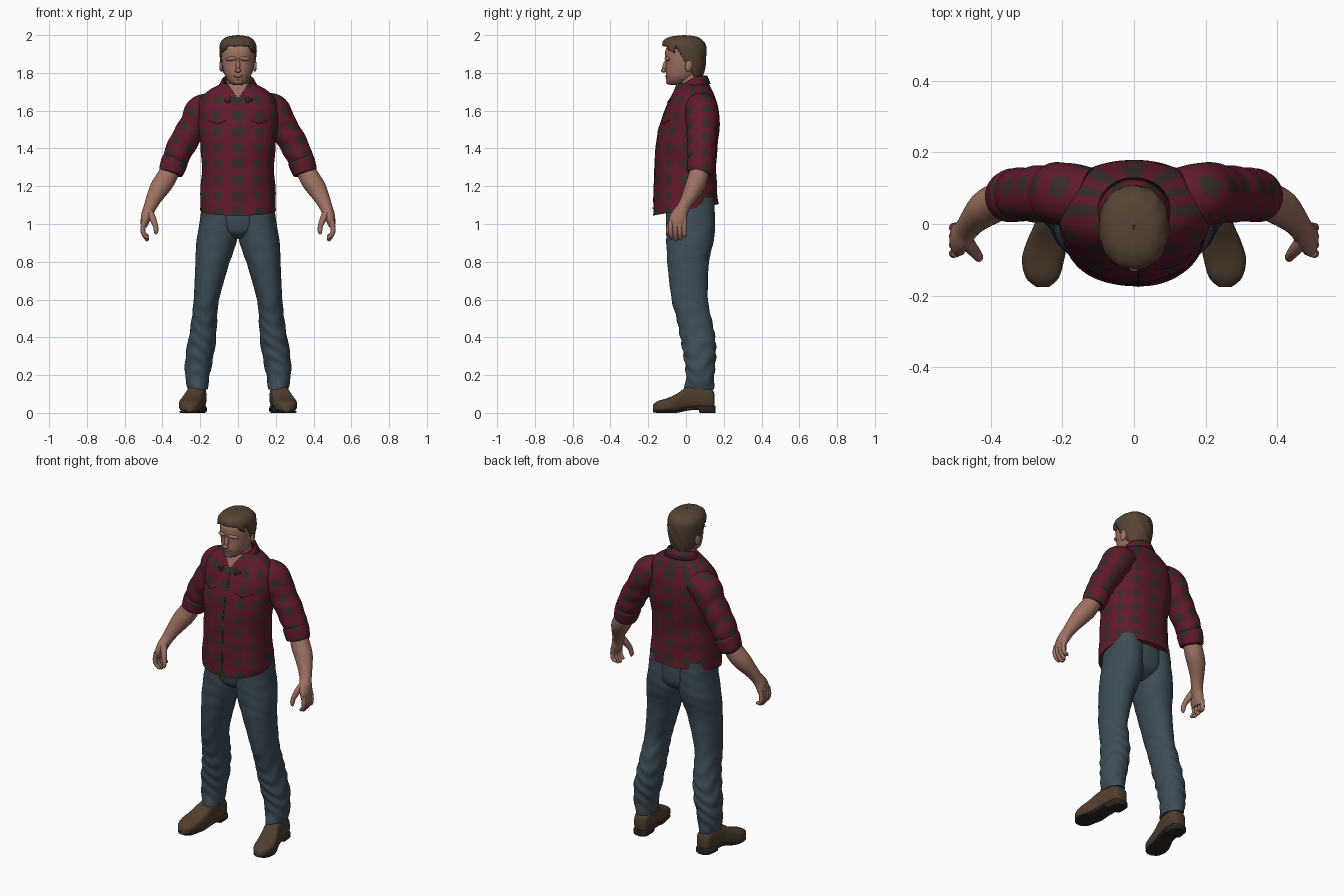
import bpy, bmesh
from math import sin, cos, pi, copysign
from mathutils import Vector

cube = bpy.data.objects.get("Cube")
if cube:
    bpy.data.objects.remove(cube)


def material(name, r, g, b):
    m = bpy.data.materials.new(name)
    m.use_nodes = True
    m.diffuse_color = (r, g, b, 1)
    m.node_tree.nodes["Principled BSDF"].inputs["Base Color"].default_value = (r, g, b, 1)
    return m


skin = material("skin", .34, .165, .12)
stubble = material("stubble", .27, .135, .1)
hair_brown = material("hair brown", .09, .056, .033)
red = material("shirt red", .118, .0105, .024)
check = material("check dark", .037, .025, .021)
denim = material("denim blue", .047, .073, .094)
leather = material("shoe leather", .08, .048, .027)
rubber = material("sole dark", .022, .019, .018)


def finish(ob, mats, angle=.9):
    for m in mats:
        ob.data.materials.append(m)
    bpy.ops.object.select_all(action='DESELECT')
    ob.select_set(True)
    bpy.context.view_layer.objects.active = ob
    bpy.ops.object.shade_smooth_by_angle(angle=angle)
    return ob


def smooth(rows, steps):
    """Pass a smooth curve through rows of numbers."""
    padded = [rows[0]] + rows + [rows[-1]]
    out = []
    for a, b, c, d in zip(padded, padded[1:], padded[2:], padded[3:]):
        for j in range(steps):
            t = j / steps
            out.append(tuple(.5 * (2*q + (r-p)*t + (2*p-5*q+4*r-s)*t*t + (3*q-p-3*r+s)*t**3)
                             for p, q, r, s in zip(a, b, c, d)))
    return out + [rows[-1]]


def loft(name, rings, mats, rule=None, closed=True, keep=None):
    """Skin a row of rings; rule(centre, column) picks the material."""
    bm = bmesh.new()
    grid = [[bm.verts.new(p) for p in ring] for ring in rings]
    n = len(grid[0])
    for low, high in zip(grid, grid[1:]):
        for i in range(n if closed else n - 1):
            k = (i + 1) % n
            f = bm.faces.new((low[i], low[k], high[k], high[i]))
            c = f.calc_center_median()
            if rule:
                f.material_index = rule(c, i)
            if keep and not keep(c):
                bm.faces.remove(f)
    if closed and not keep:
        bm.faces.new(grid[0])
        bm.faces.new(grid[-1])
    bmesh.ops.recalc_face_normals(bm, faces=bm.faces)
    mesh = bpy.data.meshes.new(name)
    bm.to_mesh(mesh)
    bm.free()
    ob = bpy.data.objects.new(name, mesh)
    bpy.context.collection.objects.link(ob)
    return finish(ob, mats)


def ring(c, u, v, n, power=2, fold=None):
    pts = []
    for i in range(n):
        a = 2 * pi * i / n
        x, y = (copysign(abs(w) ** (2 / power), w) for w in (cos(a), sin(a)))
        k = 1 + (fold(c, a) if fold else 0)
        pts.append(c + (u * x + v * y) * k)
    return pts


def stack(rows, n=48, steps=6, power=2.2, fold=None, side=1):
    """Level rings from rows of height, x range and y range."""
    return [ring(Vector(((x0 + x1) / 2 * side, (y0 + y1) / 2, z)),
                 Vector(((x1 - x0) / 2, 0, 0)), Vector((0, (y1 - y0) / 2, 0)), n, power, fold)
            for z, x0, x1, y0, y1 in smooth(rows, steps)]


def even(rows):
    return [(z, -w, w, y0, y1) for z, w, y0, y1 in rows]


def tube(rows, side=1, n=20, steps=6, fold=None):
    """Rings square to a path from rows of x, y, z, depth radius and width radius."""
    rows = smooth(rows, steps)
    pts = [Vector((r[0] * side, r[1], r[2])) for r in rows]
    rings = []
    for i, (p, r) in enumerate(zip(pts, rows)):
        t = (pts[min(i + 1, len(pts) - 1)] - pts[max(i - 1, 0)]).normalized()
        u = (Vector((0, 1, 0)) - t * t.y).normalized()
        rings.append(ring(p, u * r[3], t.cross(u) * r[4], n, 2, fold))
    return rings


def ball(name, loc, size, mat, rot=(0, 0, 0)):
    bpy.ops.mesh.primitive_uv_sphere_add(segments=20, ring_count=12, location=loc, rotation=rot)
    ob = bpy.context.object
    ob.name, ob.scale = name, size
    finish(ob, [mat], 3)


PITCH = .085


def dot(i, along):
    """Rounded dark check in a repeating cell."""
    a = ((i + 8.5) % 16) / 16 - .5
    b = (along / PITCH) % 1 - .5
    return int(abs(a / .27) ** 2.5 + abs(b / .29) ** 2.5 < 1)


# Shirt body
body = [(1.075, .2, -.174, .174), (1.15, .2, -.17, .165), (1.3, .191, -.165, .16),
        (1.4, .198, -.16, .166), (1.5, .208, -.145, .177), (1.6, .212, -.112, .174),
        (1.66, .2, -.085, .158), (1.71, .15, -.062, .137), (1.745, .085, -.05, .12)]
shirt = stack(even(body), 192, 16, 2.25, lambda c, a: .008 * sin(c.z * 38 + 3 * sin(a * 2)))
for level in shirt:
    for p in level:
        p.z += .03 * p.y / .17 * max(0, 1 - (p.z - 1.07) / .3)


def shirt_rule(c, i):
    if c.y < 0 and c.z > 1.665 + 1.5 * abs(c.x):
        return 2
    yoke = c.y > 0 and c.z > 1.65
    return dot(i, PITCH / 2 if yoke else c.z)


loft("shirt_body", shirt, [red, check, skin], shirt_rule)


# Shirt seams
def seam(name, path, r=.002):
    rows = []
    for x, z in path:
        for a, b in zip(body, body[1:]):
            if a[0] <= z <= b[0]:
                t = (z - a[0]) / (b[0] - a[0])
                w, y0, y1 = (p + (q - p) * t for p, q in zip(a[1:], b[1:]))
        y = (y0 + y1) / 2 - (y1 - y0) / 2 * (1 - abs(x / w) ** 2.25) ** (1 / 2.25)
        rows.append((x, y - .001, z, r, r))
    loft(name, tube(rows, n=8, steps=3), [check])


seam("placket_seam", [(.012, 1.08 + .03 * i) for i in range(20)])
for s, word in ((1, "left"), (-1, "right")):
    seam(word + "_pocket_flap", [(s * (.06 + .01 * i), 1.55 - .004 * (5 - abs(i - 5))) for i in range(11)])

# Collar
collar = []
for i in range(49):
    a = -2.78 + 5.56 * i / 48
    f = (1 - cos(a)) / 2
    top = 1.787 - .085 * f * f
    collar.append([Vector((r * sin(a), .025 + 1.05 * r * cos(a), z)) for r, z in
                   ((.07, top - .05), (.075, top - .004), (.08, top), (.085, top - .004),
                    (.1 + .03 * f, top - .045 - .02 * f))])
ob = loft("collar", collar, [red, check], lambda c, i: int(abs(c.x * 10 % 1 - .5) < .2), closed=False)
mod = ob.modifiers.new("thickness", 'SOLIDIFY')
mod.thickness = .005

# Neck and head
loft("neck", stack(even([(1.62, .07, -.04, .09), (1.72, .062, -.035, .085), (1.82, .062, -.04, .085)])), [skin])
loft("head", stack(even([
    (1.737, .025, -.088, -.02), (1.75, .046, -.1, .01), (1.775, .064, -.106, .05),
    (1.81, .077, -.107, .08), (1.85, .085, -.106, .09), (1.89, .087, -.111, .095),
    (1.93, .086, -.105, .09), (1.965, .07, -.07, .07), (1.985, .03, -.03, .04)])),
    [skin, stubble], lambda c, i: int(c.z < 1.795 - .3 * c.y - .03))
ball("nose_bridge", (0, -.11, 1.838), (.012, .014, .032), skin, (-.28, 0, 0))
ball("nose_tip", (0, -.118, 1.813), (.017, .015, .012), skin)
ball("mouth", (0, -.104, 1.782), (.026, .006, .006), stubble)
ball("chin", (0, -.09, 1.754), (.026, .016, .016), stubble)
for s, word in ((1, "left"), (-1, "right")):
    ball(word + "_brow", (s * .035, -.1, 1.875), (.032, .013, .011), skin, (0, s * .1, s * .25))
    ball(word + "_ear", (s * .088, .015, 1.838), (.01, .02, .033), skin, (-.2, 0, s * .3))


# Hair shell, trimmed along the hairline
def hairline(c):
    if c.y < -.06:
        return c.z > 1.94 - 1.2 * max(0, abs(c.x) - .06)
    return c.z > max(1.78, 1.9 - 1.6 * (c.y + .03))


ob = loft("hair", stack(even([
    (1.77, .062, -.04, .085), (1.81, .083, -.1, .098), (1.86, .093, -.115, .106),
    (1.91, .098, -.122, .108), (1.95, .096, -.126, .104), (1.975, .082, -.115, .085),
    (1.992, .055, -.08, .058), (2, .004, -.015, -.005)]), 96, 8,
    fold=lambda c, a: .012 * sin(a * 11 + c.z * 60)), [hair_brown], keep=hairline)
mod = ob.modifiers.new("thickness", 'SOLIDIFY')
mod.thickness = .014

# Jeans seat, filling the gap between the legs
loft("jeans_seat", stack(even([
    (1.14, .12, -.106, .146), (1.05, .12, -.104, .15), (.99, .11, -.1, .146),
    (.95, .075, -.085, .12), (.92, .03, -.04, .07)]), power=3), [denim])


def leg_fold(c, a):
    low = max(0, min(1, (.66 - c.z) / .35))
    return (.006 + .035 * low) * sin(c.z * 75 + 3 * sin(a * 2 + 9 * c.z)) * min(1, c.z * 4)


def sleeve_fold(c, a):
    return .025 * sin(c.z * 70 + 2 * sin(a))


for s, word in ((1, "left_"), (-1, "right_")):
    # Jeans leg
    loft(word + "jeans_leg", stack([
        (1.14, 0, .19, -.106, .148), (1.03, 0, .2, -.106, .154), (.93, .003, .217, -.105, .15),
        (.85, .025, .224, -.102, .132), (.78, .05, .226, -.098, .12), (.6, .1, .235, -.076, .116),
        (.5, .11, .245, -.05, .135), (.4, .116, .26, -.03, .154), (.3, .13, .277, -.012, .158),
        (.2, .15, .28, 0, .15), (.125, .16, .266, -.01, .148)], 48, 12, 2.1, leg_fold, s), [denim])

    # Shoe upper and sole, each a row of upright rings from heel to toe
    def shoe(name, rows, mat, power):
        loft(word + name, [ring(Vector((x * s, y, (z0 + z1) / 2)), Vector((w, 0, 0)),
                                Vector((0, 0, (z1 - z0) / 2)), 32, power)
                           for y, x, w, z0, z1 in smooth(rows, 5)], [mat])

    shoe("shoe", [
        (.152, .212, .02, .03, .09), (.138, .212, .042, .02, .125), (.08, .216, .048, .02, .15),
        (.01, .226, .049, .02, .14), (-.05, .243, .057, .007, .1), (-.1, .254, .059, .005, .078),
        (-.15, .256, .046, .005, .062), (-.176, .255, .018, .008, .042)], leather, 3)
    shoe("sole", [
        (.156, .212, .025, 0, .036), (.14, .212, .045, 0, .038), (.075, .216, .05, 0, .038),
        (.065, .217, .05, .016, .036), (.01, .226, .048, .012, .03), (-.05, .243, .055, 0, .012),
        (-.1, .254, .057, 0, .011), (-.15, .256, .045, 0, .011), (-.174, .255, .017, .003, .011)], rubber, 5)

    # Sleeve and rolled cuff
    slope = Vector((s * .5, 0, -.85))
    checks = lambda c, i: dot(i, c.dot(slope))
    loft(word + "sleeve", tube([
        (.13, .072, 1.62, .085, .075), (.19, .083, 1.595, .09, .088), (.235, .085, 1.52, .082, .078),
        (.285, .083, 1.44, .077, .075), (.325, .082, 1.36, .073, .07), (.348, .078, 1.285, .06, .058)],
        s, 80, 14, sleeve_fold), [red, check], checks)
    loft(word + "cuff", tube([
        (.328, .082, 1.35, .066, .062), (.334, .081, 1.335, .075, .071), (.346, .078, 1.3, .073, .069),
        (.355, .075, 1.272, .068, .064), (.357, .074, 1.265, .056, .054)], s, 80, 8),
        [red, check], checks)

    # Forearm and palm
    loft(word + "forearm", tube([
        (.35, .078, 1.3, .05, .05), (.385, .06, 1.235, .053, .054), (.415, .042, 1.19, .05, .052),
        (.448, .01, 1.13, .038, .04), (.468, -.015, 1.085, .034, .033), (.482, -.034, 1.05, .043, .03),
        (.492, -.043, 1.015, .048, .024), (.498, -.044, .985, .042, .016)], s, 28), [skin])

    # Fingers and thumb
    for k, finger in enumerate(("index_finger", "middle_finger", "ring_finger", "little_finger")):
        y = -.08 + .024 * k
        drop = (.92, .91, .915, .93)[k]
        loft(word + finger, tube([
            (.497, y, 1.015, .013, .014), (.504, y - .002, .975, .013, .013),
            (.498, y, .945, .012, .012), (.482, y + .003, drop + .008, .01, .01),
            (.478, y + .004, drop, .005, .005)], s, 12, 4), [skin])
    loft(word + "thumb", tube([
        (.472, -.045, 1.07, .022, .02), (.452, -.07, 1.03, .018, .018), (.437, -.088, .99, .014, .014),
        (.434, -.094, .96, .012, .012), (.437, -.095, .945, .005, .005)], s, 14, 4), [skin])
